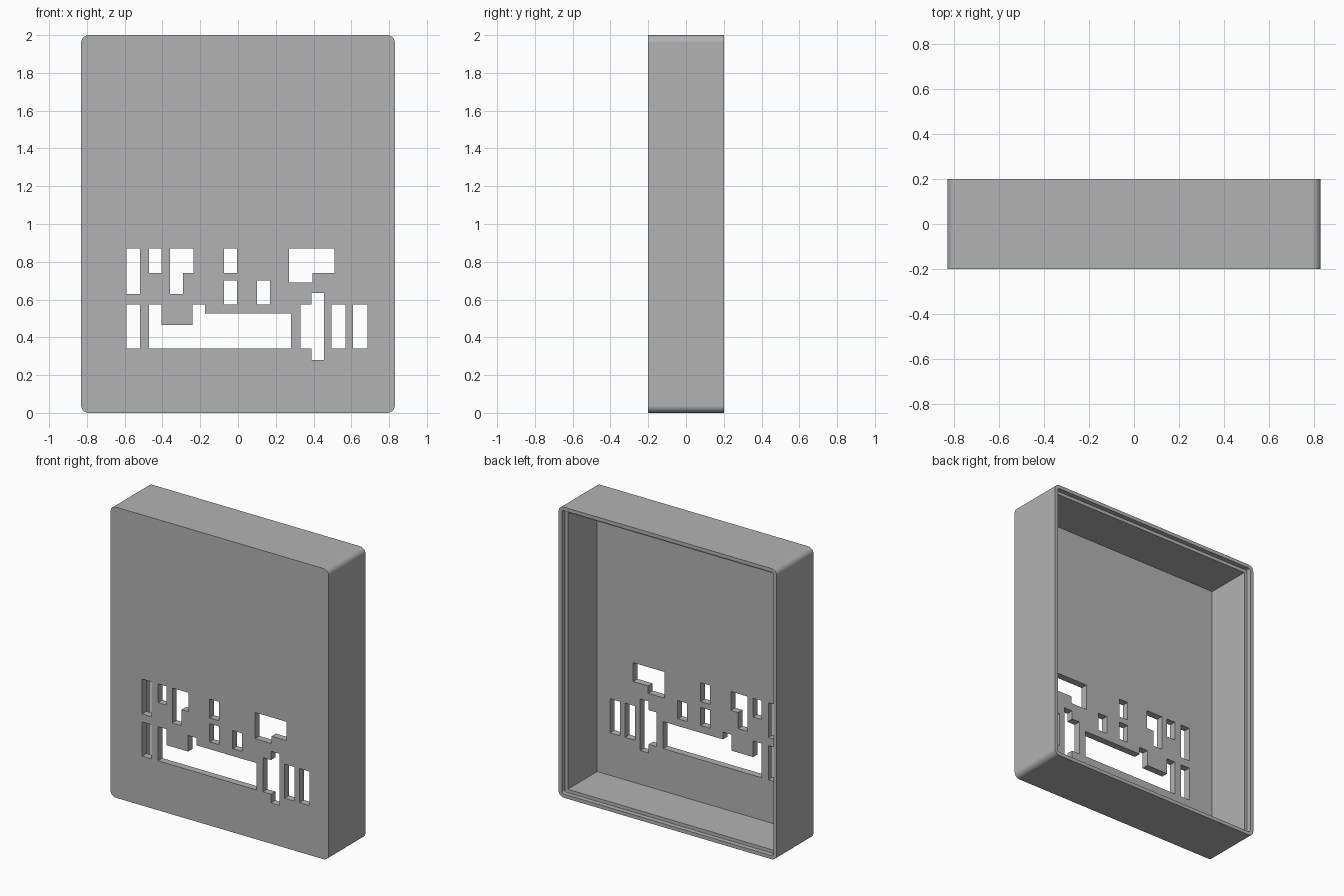
import bpy, bmesh, math

if "Cube" in bpy.data.objects:
    bpy.data.objects.remove(bpy.data.objects["Cube"])

W, H, D = 0.83, 2.0, 0.2           # half width, height, half depth
WALL, PANEL = 0.048, 0.048
LIP, LEDGE = 0.025, 0.032          # rim thickness and step depth
RADIUS = 0.04

plastic = bpy.data.materials.new("grey plastic")
plastic.use_nodes = True
grey = (0.45, 0.45, 0.45, 1)
plastic.diffuse_color = grey
plastic.node_tree.nodes["Principled BSDF"].inputs["Base Color"].default_value = grey


def rounded_outline(inset, radius, steps=14):
    """Outline of the case in x, z, pulled in by inset."""
    if not radius:
        return rect(inset - W, W - inset, inset, H - inset)
    points = []
    for i, (sx, sz) in enumerate([(1, 1), (-1, 1), (-1, -1), (1, -1)]):
        cx = sx * (W - inset - radius)
        cz = H / 2 + sz * (H / 2 - inset - radius)
        for k in range(steps + 1):
            a = math.pi / 2 * (i + k / steps)
            points.append((cx + radius * math.cos(a), cz + radius * math.sin(a)))
    return points


def rect(x0, x1, z0, z1):
    return [(x0, z0), (x1, z0), (x1, z1), (x0, z1)]


def prism(name, outlines, y0, y1):
    """Extrude one or more x, z outlines from y0 to y1."""
    bm = bmesh.new()
    for outline in outlines:
        face = bm.faces.new([bm.verts.new((x, y0, z)) for x, z in outline])
        moved = bmesh.ops.extrude_face_region(bm, geom=[face])["geom"]
        verts = [v for v in moved if isinstance(v, bmesh.types.BMVert)]
        bmesh.ops.translate(bm, verts=verts, vec=(0, y1 - y0, 0))
    bmesh.ops.recalc_face_normals(bm, faces=bm.faces)
    mesh = bpy.data.meshes.new(name)
    bm.to_mesh(mesh)
    bm.free()
    mesh.materials.append(plastic)
    obj = bpy.data.objects.new(name, mesh)
    bpy.context.collection.objects.link(obj)
    return obj


def cut(target, cutter):
    """Subtract the cutter, then discard it."""
    cutter.hide_render = True
    bpy.context.view_layer.objects.active = target
    mod = target.modifiers.new("cut", "BOOLEAN")
    mod.operation, mod.solver, mod.object = "DIFFERENCE", "EXACT", cutter
    bpy.ops.object.modifier_apply(modifier=mod.name)
    bpy.data.objects.remove(cutter)


# Case body, hollowed from the back with a stepped rim
case = prism("case_shell", [rounded_outline(0, RADIUS)], -D, D)
cut(case, prism("cavity", [rounded_outline(WALL, 0)], PANEL - D, D + 0.1))
cut(case, prism("rim_step", [rounded_outline(LIP, RADIUS - LIP)], D - LEDGE, D + 0.1))

# Openings through the front panel
LOW, MID, TOP = 0.34, 0.575, 0.87
SHELF = 0.74
openings = [
    rect(-0.59, -0.52, 0.63, TOP),
    rect(-0.47, -0.405, SHELF, TOP),
    rect(-0.075, -0.005, SHELF, TOP),
    rect(-0.075, -0.005, MID, 0.7),
    rect(0.1, 0.17, MID, 0.7),
    rect(-0.59, -0.52, LOW, MID),
    rect(0.495, 0.57, LOW, MID),
    rect(0.61, 0.685, LOW, MID),
    # two stepped openings in the upper row
    [(-0.36, 0.63), (-0.29, 0.63), (-0.29, SHELF), (-0.235, SHELF), (-0.235, TOP), (-0.36, TOP)],
    [(0.27, 0.69), (0.395, 0.69), (0.395, SHELF), (0.51, SHELF), (0.51, TOP), (0.27, TOP)],
    # long slot with two tabs
    [(-0.47, LOW), (0.28, LOW), (0.28, 0.525), (-0.175, 0.525), (-0.175, MID),
     (-0.24, MID), (-0.24, 0.465), (-0.405, 0.465), (-0.405, MID), (-0.47, MID)],
    # tall stepped slot
    [(0.33, LOW), (0.39, LOW), (0.39, 0.28), (0.455, 0.28), (0.455, 0.635),
     (0.39, 0.635), (0.39, MID), (0.33, MID)],
]
cut(case, prism("openings", openings, -D - 0.1, PANEL - D + 0.1))

# Smooth rounded corners, crisp edges elsewhere
bpy.ops.object.select_all(action="DESELECT")
case.select_set(True)
bpy.context.view_layer.objects.active = case
bpy.ops.object.shade_smooth_by_angle(angle=math.radians(30))
normals = case.modifiers.new("flat_sides", "WEIGHTED_NORMAL")
normals.keep_sharp = True
